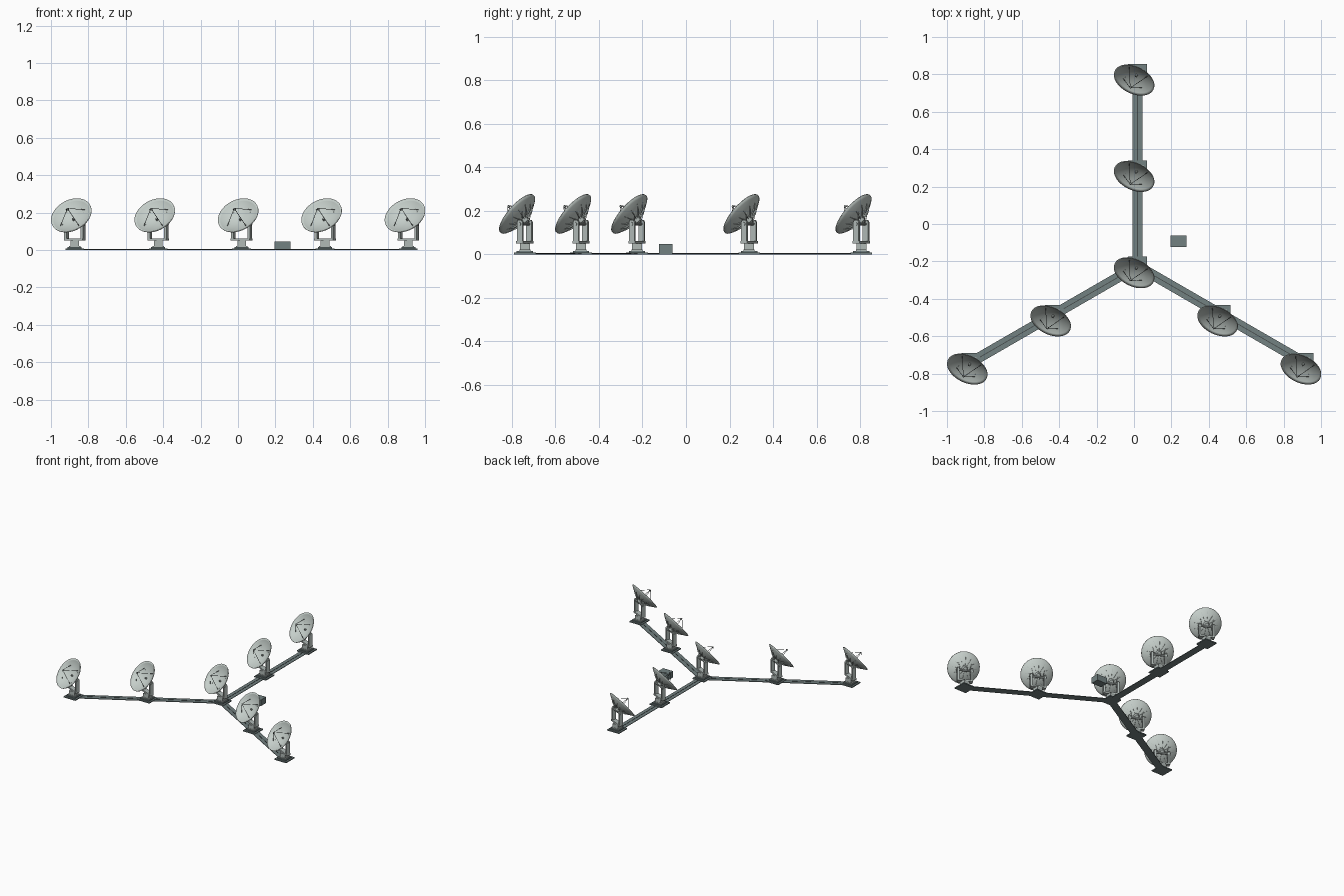
import bpy, bmesh, math
from mathutils import Matrix, Vector

if "Cube" in bpy.data.objects:
    bpy.data.objects.remove(bpy.data.objects["Cube"])


def material(name, rgb):
    m = bpy.data.materials.new(name)
    m.diffuse_color = (*rgb, 1)
    m.use_nodes = True
    m.node_tree.nodes["Principled BSDF"].inputs["Base Color"].default_value = m.diffuse_color
    return m


PALE = material("pale dish grey", (0.56, 0.62, 0.59))
STEEL = material("steel grey", (0.44, 0.49, 0.47))
GREEN = material("track grey green", (0.17, 0.22, 0.22))
DARK = material("dark grey", (0.06, 0.07, 0.07))

T = Matrix.Translation


def box(bm, size, centre, rot=Matrix()):
    bmesh.ops.create_cube(bm, size=1, matrix=T(centre) @ rot @ Matrix.Diagonal((*size, 1)))


def rod(bm, a, b, r, n=6, r2=None):
    a, b = Vector(a), Vector(b)
    d = b - a
    m = T((a + b) / 2) @ d.to_track_quat('Z', 'Y').to_matrix().to_4x4()
    bmesh.ops.create_cone(bm, cap_ends=True, segments=n, radius1=r,
                          radius2=r if r2 is None else r2, depth=d.length, matrix=m)


def mesh(bm, name, mat, smooth=False):
    bmesh.ops.recalc_face_normals(bm, faces=bm.faces)
    me = bpy.data.meshes.new(name)
    bm.to_mesh(me)
    bm.free()
    me.materials.append(mat)
    if smooth:
        for p in me.polygons:
            p.use_smooth = True
    return me


def place(me, name, mat=Matrix()):
    ob = bpy.data.objects.new(name, me)
    ob.matrix_world = mat
    bpy.context.collection.objects.link(ob)
    return ob


# Layout: hub and three arms
HUB = Vector((0.019, -0.225, 0))
ARM = 1.03
DIRS = [Vector((math.cos(math.radians(a)), math.sin(math.radians(a)), 0)) for a in (90, 210, 330)]
YAW = Matrix.Rotation(math.radians(-26), 4, 'Z')
TILT = Matrix.Rotation(math.radians(51.5), 4, 'X')
R, D = 0.115, 0.042


def bowl(r):
    return D * (r * r / (R * R) - 1)


# Ground pad with stepped foot
bm = bmesh.new()
box(bm, (0.10, 0.10, 0.008), (0, 0, 0.004))
box(bm, (0.075, 0.075, 0.008), (0, 0, 0.012))
pad = mesh(bm, "pad", GREEN)

# Pedestal column
bm = bmesh.new()
box(bm, (0.046, 0.046, 0.034), (0, 0, 0.033))
box(bm, (0.062, 0.05, 0.006), (0, 0, 0.019))
pedestal = mesh(bm, "pedestal", STEEL)

# Yoke: platform plus two uprights with clipped tops
bm = bmesh.new()
box(bm, (0.112, 0.034, 0.012), (0, 0, 0.056))
outline = [(-0.014, 0.05), (0.014, 0.05), (0.014, 0.148), (0.008, 0.158), (-0.008, 0.158), (-0.014, 0.148)]
for s in (-1, 1):
    face = bm.faces.new([bm.verts.new((s * 0.042, y, z)) for y, z in outline])
    ext = bmesh.ops.extrude_face_region(bm, geom=[face])
    bmesh.ops.translate(bm, vec=(s * 0.014, 0, 0),
                        verts=[v for v in ext['geom'] if isinstance(v, bmesh.types.BMVert)])
    rod(bm, (s * 0.056, 0, 0.14), (s * 0.06, 0, 0.14), 0.008, 10)
rod(bm, (-0.05, 0, 0.14), (0.05, 0, 0.14), 0.007, 10)
yoke = mesh(bm, "yoke", STEEL)

# Dish: thin revolved bowl, front and back skins
bm = bmesh.new()
radii = [0.012, 0.035, 0.06, 0.085, 0.103, R]
prof = [(r, bowl(r)) for r in radii] + [(r, bowl(r) - 0.004) for r in reversed(radii)]
N = 32
rings = [[bm.verts.new((r * math.cos(2 * math.pi * i / N), r * math.sin(2 * math.pi * i / N), z))
          for i in range(N)] for r, z in prof]
for a, b in zip(rings, rings[1:]):
    for i in range(N):
        j = (i + 1) % N
        bm.faces.new((a[i], a[j], b[j], b[i]))
bm.faces.new(rings[0])
bm.faces.new(rings[-1])
dish = mesh(bm, "dish", PALE, True)

# Back ribs, mounting hub and brace struts
bm = bmesh.new()
for k in range(12):
    rot = Matrix.Rotation(2 * math.pi * k / 12, 4, 'Z')
    pts = [(0.014, bowl(0.014) - 0.003), (0.06, bowl(0.06) - 0.003), (0.113, -0.004),
           (0.06, bowl(0.06) - 0.010), (0.014, bowl(0.014) - 0.012)]
    f = bm.faces.new([bm.verts.new(rot @ Vector((r, -0.0008, z))) for r, z in pts])
    ext = bmesh.ops.extrude_face_region(bm, geom=[f])
    bmesh.ops.translate(bm, vec=rot @ Vector((0, 0.0016, 0)),
                        verts=[v for v in ext['geom'] if isinstance(v, bmesh.types.BMVert)])
rod(bm, (0, 0, -D - 0.022), (0, 0, -D - 0.003), 0.014, 12, 0.022)
for sx in (-1, 1):
    rod(bm, (sx * 0.035, 0, -D - 0.016), (sx * 0.05, 0.045, bowl(0.067)), 0.002)
    rod(bm, (sx * 0.035, 0, -D - 0.016), (sx * 0.05, -0.045, bowl(0.067)), 0.002)
ribs = mesh(bm, "ribs", STEEL)

# Feed struts and receiver at the focus
bm = bmesh.new()
for k in range(4):
    a = math.radians(45 + 90 * k)
    rod(bm, (0.078 * math.cos(a), 0.078 * math.sin(a), bowl(0.078)),
        (0.004 * math.cos(a), 0.004 * math.sin(a), 0.054), 0.0014, 5)
struts = mesh(bm, "struts", DARK)
bm = bmesh.new()
rod(bm, (0, 0, 0.049), (0, 0, 0.058), 0.007, 10, 0.004)
rod(bm, (0, 0, -D - 0.001), (0, 0, -D + 0.014), 0.007, 10, 0.005)
receiver = mesh(bm, "receiver", STEEL)

# Place the seven antennas
spots = [HUB] + [HUB + d * ARM * f for d in DIRS for f in (0.5, 1)]
for i, p in enumerate(spots):
    base = T(p)
    head = base @ T((-0.019, -0.037, 0.187)) @ YAW @ TILT
    place(pad, f"ground_pad_{i}", base)
    place(pedestal, f"pedestal_{i}", base)
    place(yoke, f"yoke_{i}", base @ YAW)
    place(dish, f"dish_{i}", head)
    place(ribs, f"dish_ribs_{i}", head)
    place(struts, f"feed_struts_{i}", head)
    place(receiver, f"receiver_{i}", head)

# Track bed and thin rail strip along each arm
for i, d in enumerate(DIRS):
    rot = Matrix.Rotation(math.atan2(d.y, d.x), 4, 'Z')
    bm = bmesh.new()
    box(bm, (ARM, 0.055, 0.004), HUB + d * ARM / 2 + Vector((0, 0, 0.002)), rot)
    place(mesh(bm, "track", GREEN), f"track_bed_{i}")
    bm = bmesh.new()
    box(bm, (ARM, 0.004, 0.002), HUB + d * ARM / 2 + Vector((0, 0, 0.0045)), rot)
    place(mesh(bm, "rail", DARK), f"track_rail_{i}")

# Control building
bm = bmesh.new()
box(bm, (0.085, 0.062, 0.047), (0.237, -0.092, 0.0235))
place(mesh(bm, "building", GREEN), "control_building")
